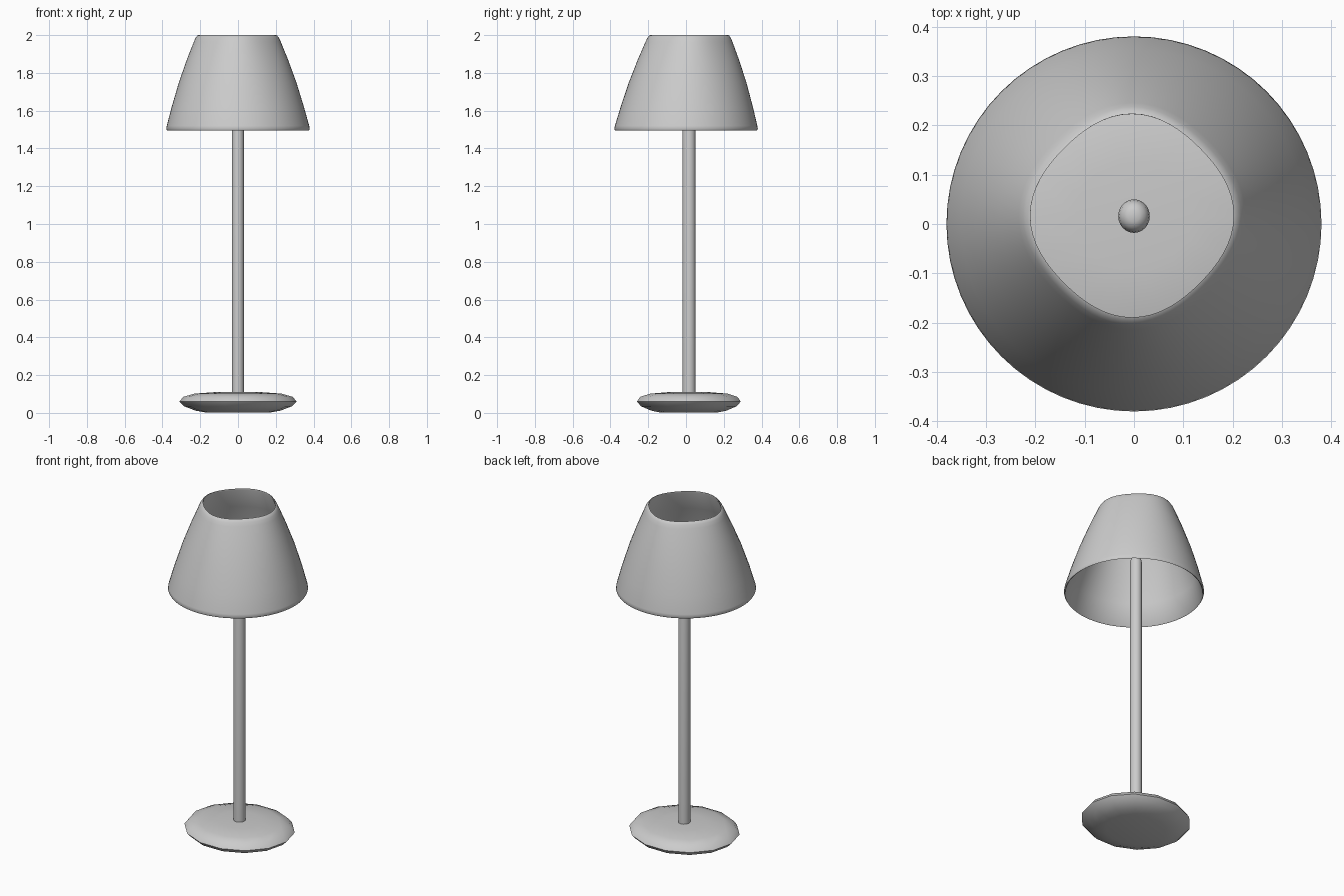
import bpy, bmesh, math

if "Cube" in bpy.data.objects:
    bpy.data.objects.remove(bpy.data.objects["Cube"])


def loft(name, rings, n, cap=True, closed=False, angle=40):
    """Skin rings (rx, ry, cx, cy, z, wobble) of n points into one object."""
    bm = bmesh.new()
    loops = []
    for rx, ry, cx, cy, z, w in rings:
        loop = []
        for i in range(n):
            a = 2 * math.pi * i / n
            k = 1 + w * (math.cos(4 * a) - 1) / 2
            loop.append(bm.verts.new((cx + rx * k * math.cos(a), cy + ry * k * math.sin(a), z)))
        loops.append(loop)
    pairs = list(zip(loops, loops[1:]))
    if closed:
        pairs.append((loops[-1], loops[0]))
    for lo, hi in pairs:
        for i in range(n):
            j = (i + 1) % n
            bm.faces.new((lo[i], lo[j], hi[j], hi[i]))
    if cap:
        bm.faces.new(loops[0][::-1])
        bm.faces.new(loops[-1])
    bmesh.ops.recalc_face_normals(bm, faces=bm.faces)
    me = bpy.data.meshes.new(name)
    bm.to_mesh(me)
    bm.free()
    ob = bpy.data.objects.new(name, me)
    bpy.context.collection.objects.link(ob)
    bpy.ops.object.select_all(action='DESELECT')
    ob.select_set(True)
    bpy.context.view_layer.objects.active = ob
    bpy.ops.object.shade_smooth_by_angle(angle=math.radians(angle))
    return ob


# Lens-shaped base with a slightly faceted outline
base = [(0.17, 0.002), (0.225, 0.012), (0.285, 0.035), (0.31, 0.06),
        (0.29, 0.085), (0.23, 0.102), (0.12, 0.11)]
loft("base", [(r, r * 0.91, 0, 0.015, z, 0) for r, z in base], 14, angle=60)

# Slim pole with a domed tip inside the shade
pole = [(1.0, 0.08), (1.0, 1.675), (0.92, 1.69), (0.7, 1.702), (0.35, 1.708)]
loft("pole", [(0.032 * k, 0.034 * k, 0, 0.016, z, 0) for k, z in pole], 24, angle=50)

# Thin flared shade: outer wall up, rounded rim, inner wall down
shade = [(0.376, 1.496), (0.38, 1.503), (0.377, 1.52), (0.35, 1.62), (0.311, 1.75),
         (0.268, 1.87), (0.23, 1.965), (0.221, 1.985), (0.212, 1.997), (0.206, 2.0),
         (0.206, 1.99), (0.256, 1.87), (0.299, 1.75), (0.338, 1.62), (0.37, 1.5)]
rings = []
for r, z in shade:
    t = max(0, (z - 1.5) / 0.5)
    rings.append((r, r, -0.004 * t, 0.017 * t, z, 0.06 * t * t))
loft("lamp_shade", rings, 64, cap=False, closed=True, angle=50)
